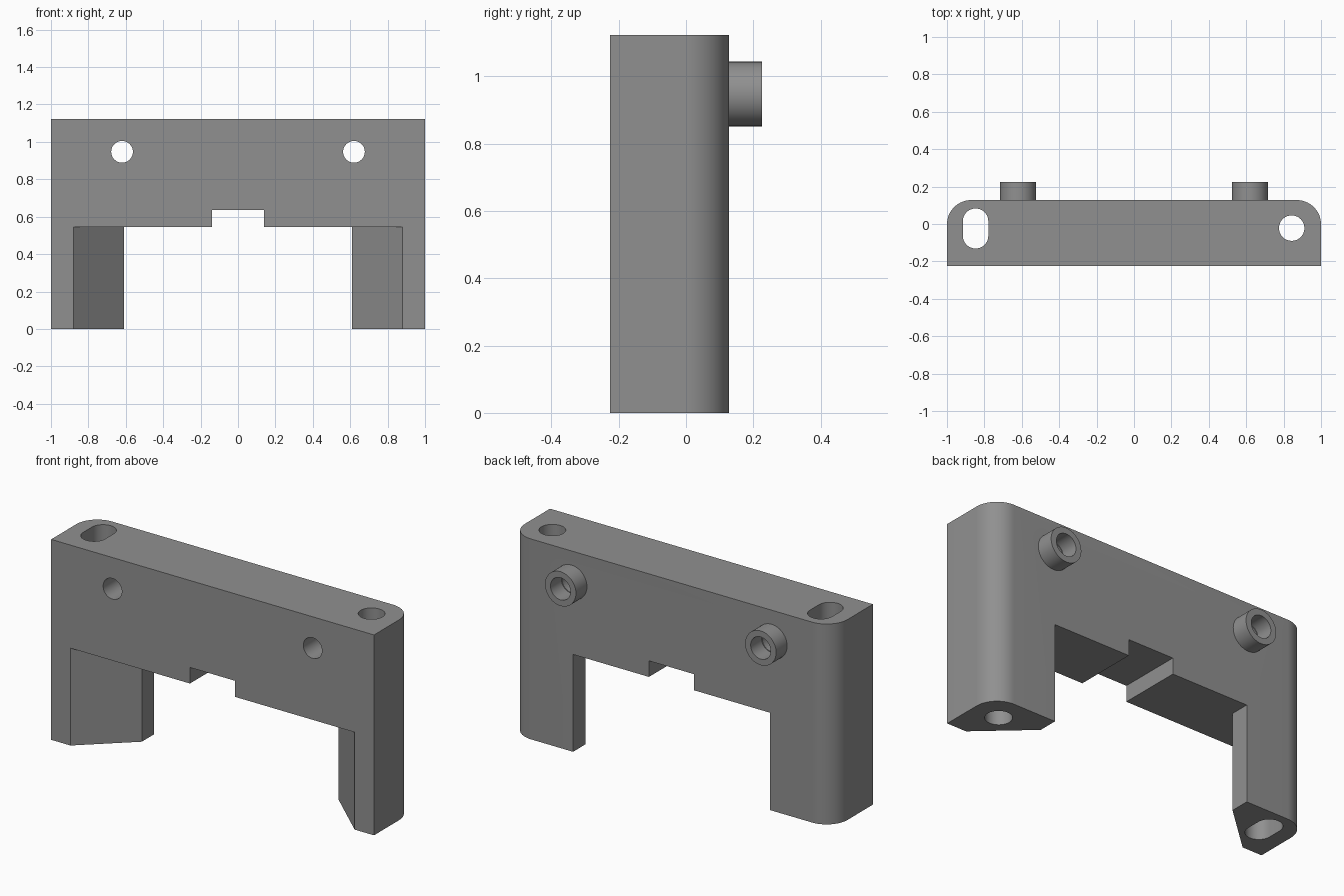
import bpy, bmesh, math
from mathutils import Matrix

if "Cube" in bpy.data.objects:
    bpy.data.objects.remove(bpy.data.objects["Cube"])

FRONT, BACK, TOP = -0.225, 0.128, 1.122
LEG_TOP, HOLE_Z, HOLE_X = 0.545, 0.947, 0.62

grey = bpy.data.materials.new("mid grey")
grey.diffuse_color = (0.28, 0.28, 0.28, 1)
grey.use_nodes = True
grey.node_tree.nodes["Principled BSDF"].inputs["Base Color"].default_value = grey.diffuse_color


def arc(cx, cy, r, a0, a1, n):
    """Points along an arc, angles in degrees."""
    return [(cx + r * math.cos(math.radians(a0 + (a1 - a0) * i / n)),
             cy + r * math.sin(math.radians(a0 + (a1 - a0) * i / n)))
            for i in range(n + 1)]


def prism(name, outline, z0, z1, matrix=None):
    """Extrude a plan outline from z0 to z1."""
    bm = bmesh.new()
    face = bm.faces.new([bm.verts.new((x, y, z0)) for x, y in outline])
    new = bmesh.ops.extrude_face_region(bm, geom=[face])["geom"]
    bmesh.ops.translate(bm, vec=(0, 0, z1 - z0),
                        verts=[v for v in new if isinstance(v, bmesh.types.BMVert)])
    if matrix:
        bm.transform(matrix)
    bmesh.ops.recalc_face_normals(bm, faces=bm.faces)
    mesh = bpy.data.meshes.new(name)
    bm.to_mesh(mesh)
    bm.free()
    mesh.materials.append(grey)
    obj = bpy.data.objects.new(name, mesh)
    bpy.context.collection.objects.link(obj)
    return obj


def circle(cx, cy, r):
    return arc(cx, cy, r, 0, 360, 48)[:-1]


def rod_y(name, x, z, r, y0, y1):
    """Cylinder lying along y."""
    turn = Matrix.Translation((x, 0, z)) @ Matrix.Rotation(math.radians(-90), 4, 'X')
    return prism(name, circle(0, 0, r), y0, y1, turn)


def combine(target, tool, operation):
    """Apply a boolean and discard the tool."""
    mod = target.modifiers.new(operation.lower(), 'BOOLEAN')
    mod.operation, mod.object, mod.solver = operation, tool, 'EXACT'
    bpy.context.view_layer.objects.active = target
    bpy.ops.object.modifier_apply(modifier=mod.name)
    bpy.data.objects.remove(tool)


# Block with rounded rear corners
R = 0.13
outline = ([(-1, FRONT), (1, FRONT)]
           + arc(1 - R, BACK - R, R, 0, 90, 16)
           + arc(-1 + R, BACK - R, R, 90, 180, 16))
body = prism("bracket_body", outline, 0, TOP)

# Opening between the legs, flared towards the front
half = [(0.61, 0.3), (0.61, 0.02), (0.88, FRONT), (0.99, -0.325)]
opening = half + [(-x, y) for x, y in reversed(half)]
combine(body, prism("opening_cutter", opening, -0.2, LEG_TOP), 'DIFFERENCE')

# Notch in the middle of the beam
notch = [(-0.14, -0.4), (0.14, -0.4), (0.14, 0.4), (-0.14, 0.4)]
combine(body, prism("notch_cutter", notch, 0.4, 0.635), 'DIFFERENCE')

# Rear bosses with bores running through to the front
for x in (-HOLE_X, HOLE_X):
    combine(body, rod_y("boss", x, HOLE_Z, 0.096, 0.05, 0.225), 'UNION')
    combine(body, rod_y("bore_cutter", x, HOLE_Z, 0.058, -0.4, 0.4), 'DIFFERENCE')
    combine(body, rod_y("bore_mouth_cutter", x, HOLE_Z, 0.062, BACK, 0.4), 'DIFFERENCE')

# Vertical round hole in one leg, slot in the other
combine(body, prism("hole_cutter", circle(0.843, -0.022, 0.068), -0.2, 1.4), 'DIFFERENCE')
slot = arc(-0.847, 0.015, 0.068, 0, 180, 24) + arc(-0.847, -0.063, 0.068, 180, 360, 24)
combine(body, prism("slot_cutter", slot, -0.2, 1.4), 'DIFFERENCE')

# Smooth curves, crisp edges
bpy.ops.object.select_all(action='DESELECT')
body.select_set(True)
bpy.context.view_layer.objects.active = body
bpy.ops.object.shade_smooth_by_angle(angle=math.radians(30))
